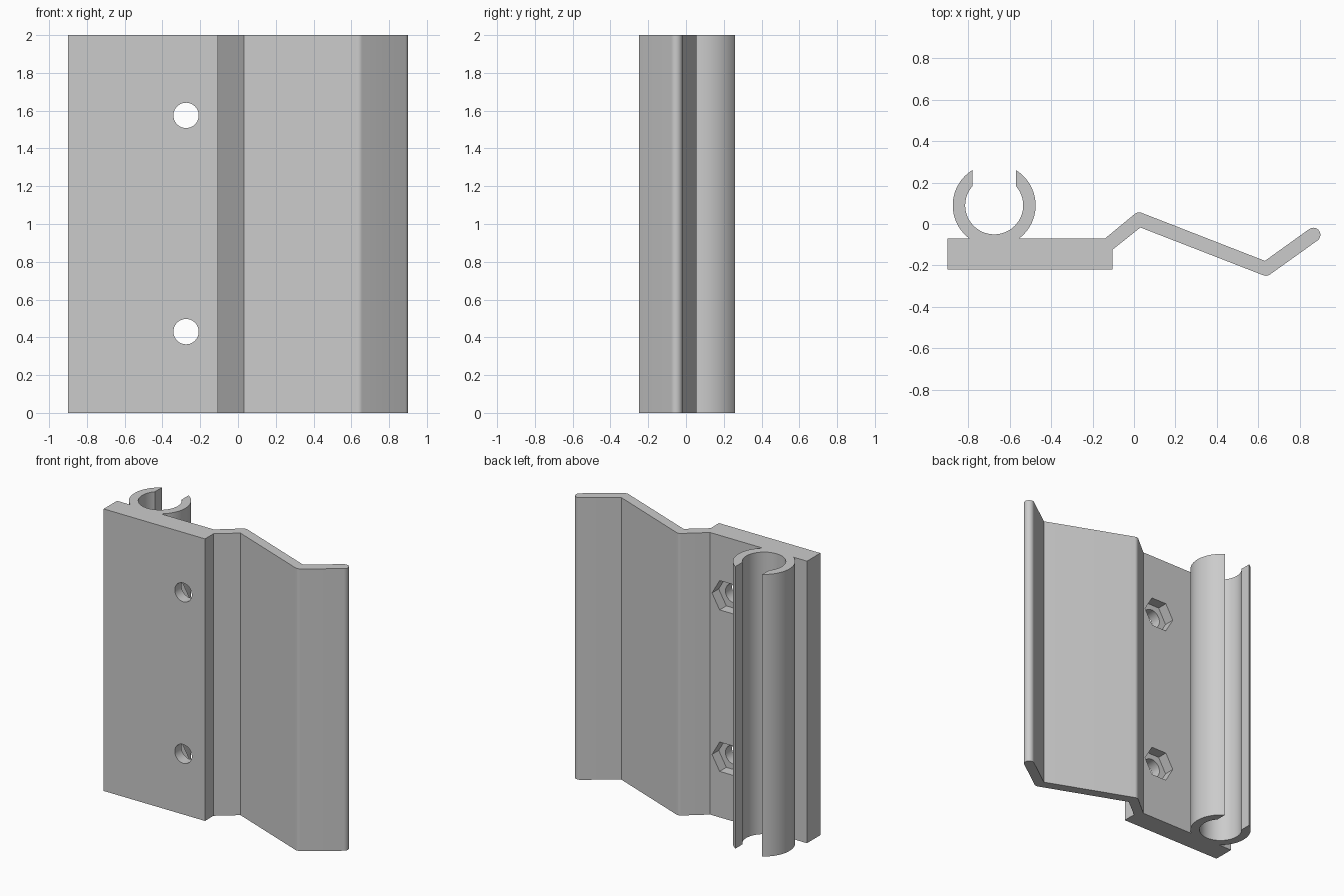
import bpy, bmesh
from math import sin, cos, radians, asin, degrees, pi
from mathutils import Matrix

cube = bpy.data.objects.get("Cube")
if cube:
    bpy.data.objects.remove(cube, do_unlink=True)

HEIGHT = 2.0
FRONT, BACK = -0.22, -0.07      # faces of the base plate

grey = bpy.data.materials.new("plain grey")
grey.use_nodes = True
colour = (0.6, 0.6, 0.6, 1)
grey.diffuse_color = colour
grey.node_tree.nodes["Principled BSDF"].inputs["Base Color"].default_value = colour


def arc(centre, r, start, end, steps):
    angles = [radians(start + (end - start) * i / steps) for i in range(steps + 1)]
    return [(centre[0] + r * cos(a), centre[1] + r * sin(a)) for a in angles]


def add_object(name, bm):
    bmesh.ops.recalc_face_normals(bm, faces=bm.faces)
    mesh = bpy.data.meshes.new(name)
    bm.to_mesh(mesh)
    bm.free()
    mesh.materials.append(grey)
    obj = bpy.data.objects.new(name, mesh)
    bpy.context.collection.objects.link(obj)
    return obj


def cutter(name, x, z, radius, sides, y0, y1):
    bm = bmesh.new()
    turn = Matrix.Translation((x, (y0 + y1) / 2, z)) @ Matrix.Rotation(pi / 2, 4, "X")
    if sides == 6:              # points of the hexagon face sideways
        turn = turn @ Matrix.Rotation(pi / 2, 4, "Z")
    bmesh.ops.create_cone(bm, cap_ends=True, segments=sides, radius1=radius,
                          radius2=radius, depth=y1 - y0, matrix=turn)
    obj = add_object(name, bm)
    obj.hide_render = True
    return obj


# Folded flange with rounded bends and tip
crest, trough, tip, r = (0.025, 0.022), (0.637, -0.216), (0.866, -0.052), 0.034
profile = [(-0.9, FRONT), (-0.105, FRONT), (-0.105, -0.125), (0.031, -0.017)]
profile += arc(trough, r, -111, -54, 8)
profile += arc(tip, r, -54, 126, 16)
profile += [(0.632, -0.178)]
profile += arc(crest, r, 69, 130, 8)
profile += [(-0.14, BACK)]

# Open clip tube joined to the back of the plate
tube, outer, inner, gap = (-0.675, 0.09), 0.2, 0.14, 0.105
foot = degrees(asin((BACK - tube[1]) / outer))
lip_out = 90 - degrees(asin(gap / outer))
lip_in = 90 - degrees(asin(gap / inner))
profile += arc(tube, outer, foot, lip_out, 32)
profile += arc(tube, inner, lip_in, -180 - lip_in, 64)
profile += arc(tube, outer, 180 - lip_out, 180 - foot, 32)
profile += [(-0.9, BACK)]

# Extrude the whole section upwards
bm = bmesh.new()
base = bm.faces.new([bm.verts.new((x, y, 0)) for x, y in profile])
top = bmesh.ops.extrude_face_region(bm, geom=[base], use_keep_orig=True)["geom"]
bmesh.ops.translate(bm, vec=(0, 0, HEIGHT),
                    verts=[v for v in top if isinstance(v, bmesh.types.BMVert)])
bracket = add_object("clip_bracket", bm)

# Screw holes with hexagonal nut pockets in the back
bpy.context.view_layer.objects.active = bracket
bracket.select_set(True)
for z in (0.43, 1.575):
    for tool in (cutter("screw_hole", -0.275, z, 0.067, 40, -0.4, 0.02),
                 cutter("nut_pocket", -0.275, z, 0.12, 6, -0.145, 0.02)):
        cut = bracket.modifiers.new(tool.name, "BOOLEAN")
        cut.operation, cut.solver, cut.object = "DIFFERENCE", "EXACT", tool
        bpy.ops.object.modifier_apply(modifier=cut.name)
        bpy.data.objects.remove(tool, do_unlink=True)

bpy.ops.object.shade_smooth_by_angle(angle=radians(25))
